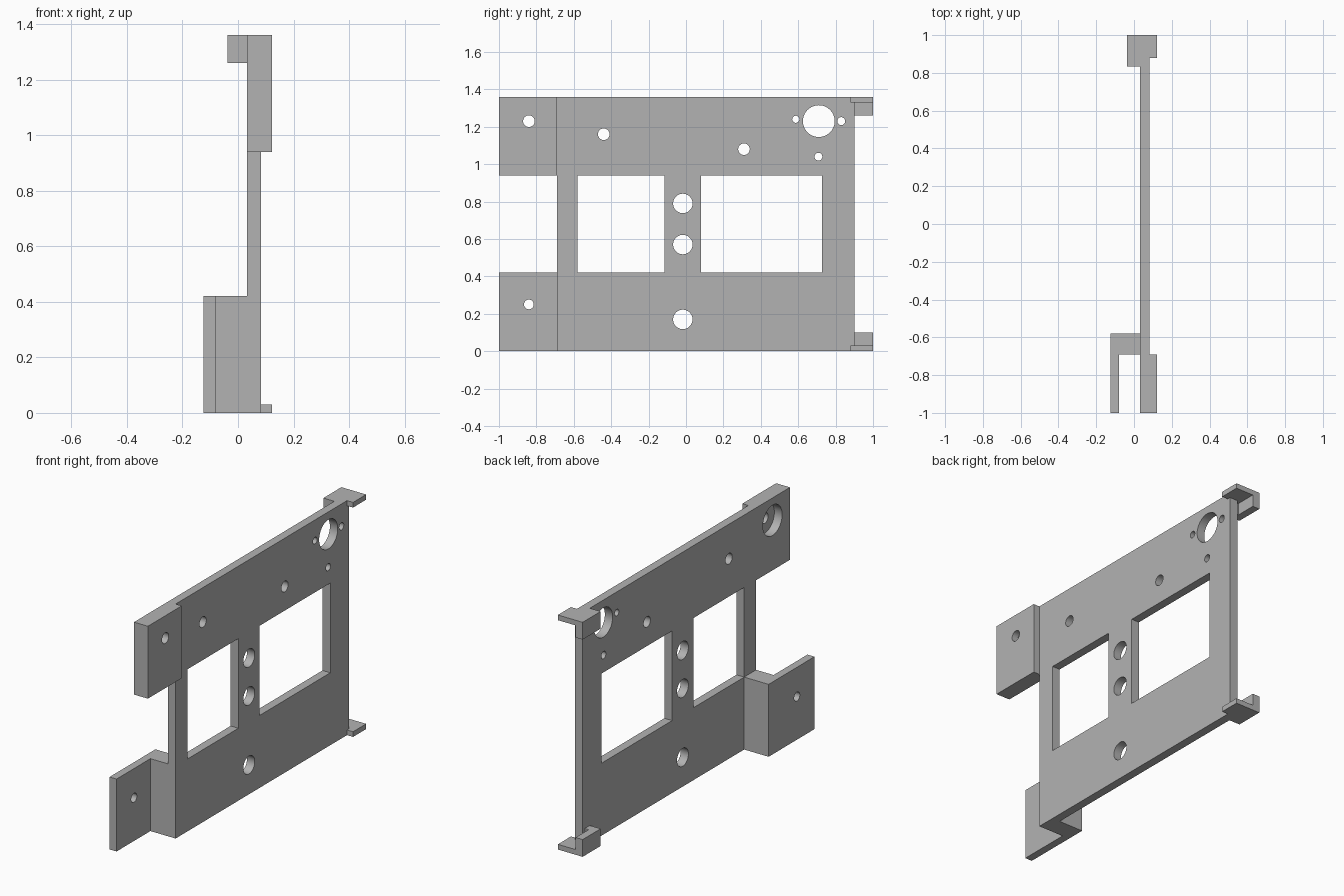
import bpy, bmesh, math
from mathutils import Matrix, Vector

cube = bpy.data.objects.get("Cube")
if cube:
    bpy.data.objects.remove(cube, do_unlink=True)

grey = bpy.data.materials.new("plain_grey")
grey.use_nodes = True
grey.diffuse_color = (0.45, 0.45, 0.45, 1)
grey.node_tree.nodes["Principled BSDF"].inputs["Base Color"].default_value = grey.diffuse_color

X0, X1, XF = 0.033, 0.083, 0.122      # plate back, plate front, flange front
Z1, Z2, TOP = 0.42, 0.94, 1.36        # window bottom, window top, full height
END = 0.90                            # rear end of the plate
STEP = -0.69                          # where the flanges meet the plate


def to_object(name, bm):
    bmesh.ops.recalc_face_normals(bm, faces=bm.faces)
    mesh = bpy.data.meshes.new(name)
    bm.to_mesh(mesh)
    bm.free()
    mesh.materials.append(grey)
    obj = bpy.data.objects.new(name, mesh)
    bpy.context.collection.objects.link(obj)
    return obj


def add_prism(bm, outline, z0, z1):
    """Extrude an x-y outline from z0 to z1."""
    face = bm.faces.new([bm.verts.new((x, y, z0)) for x, y in outline])
    out = bmesh.ops.extrude_face_region(bm, geom=[face])
    top = [v for v in out["geom"] if isinstance(v, bmesh.types.BMVert)]
    bmesh.ops.translate(bm, verts=top, vec=Vector((0, 0, z1 - z0)))


def rect(x0, x1, y0, y1):
    return [(x0, y0), (x1, y0), (x1, y1), (x0, y1)]


def prism(name, outline, z0, z1):
    bm = bmesh.new()
    add_prism(bm, outline, z0, z1)
    return to_object(name, bm)


def cut(obj, holes=(), windows=(), x0=-0.3, x1=0.3):
    """Cut round holes (y, z, radius) and windows (y0, y1) along x."""
    bm = bmesh.new()
    for y, z, r in holes:
        place = Matrix.Translation(((x0 + x1) / 2, y, z)) @ Matrix.Rotation(math.pi / 2, 4, "Y")
        bmesh.ops.create_cone(bm, cap_ends=True, segments=48, radius1=r, radius2=r,
                              depth=x1 - x0, matrix=place)
    for y0, y1 in windows:
        add_prism(bm, rect(x0, x1, y0, y1), Z1, Z2)
    cutter = to_object("cutter", bm)
    cutter.hide_render = True
    mod = obj.modifiers.new("holes", "BOOLEAN")
    mod.operation = "DIFFERENCE"
    mod.solver = "EXACT"
    mod.object = cutter
    graph = bpy.context.evaluated_depsgraph_get()
    mesh = bpy.data.meshes.new_from_object(obj.evaluated_get(graph))
    obj.modifiers.clear()
    obj.data = mesh
    bpy.data.objects.remove(cutter, do_unlink=True)


# Main plate with two windows and its holes
plate = prism("main_plate", rect(X0, X1, STEP, END), 0, TOP)
centre_holes = [(-0.017, z, 0.052) for z in (0.17, 0.57, 0.79)]
screw_holes = [(-0.44, 1.16, 0.031), (0.31, 1.08, 0.031)]
motor_holes = [(0.71, 1.23, 0.085), (0.587, 1.24, 0.019),
               (0.83, 1.23, 0.021), (0.708, 1.04, 0.021)]
cut(plate, centre_holes + screw_holes + motor_holes, [(-0.58, -0.115), (0.08, 0.727)])

# Thick upper flange, counterbored from behind
upper = prism("upper_flange", rect(X0, XF, -1, STEP), Z2, TOP)
cut(upper, [(-0.84, 1.23, 0.031)])
cut(upper, [(-0.84, 1.23, 0.088)], x0=-0.1, x1=X1)

# Offset lower flange
lower = prism("lower_flange", [(-0.124, -1), (-0.079, -1), (-0.079, STEP), (X0, STEP),
                               (X0, -0.58), (-0.124, -0.58)], 0, Z1)
cut(lower, [(-0.84, 0.25, 0.026)])

# Corner hooks at the rear: L-shaped wall closed by a thin cap
WALL = [(-0.037, 0.835), (X0, 0.835), (X0, 0.88), (0.008, 0.88), (0.008, 1), (-0.037, 1)]
CAP = [(-0.037, 0.835), (X0, 0.835), (X0, 0.88), (XF, 0.88), (XF, 1), (-0.037, 1)]
for name, wall_z, cap_z in (("bottom", (0.03, 0.1), (0, 0.03)),
                            ("top", (TOP - 0.1, TOP - 0.03), (TOP - 0.03, TOP))):
    prism(name + "_hook_wall", WALL, *wall_z)
    prism(name + "_hook_cap", CAP, *cap_z)

# Smooth hole walls with sharp edges
for obj in bpy.context.collection.objects:
    obj.select_set(obj.type == "MESH")
bpy.context.view_layer.objects.active = plate
bpy.ops.object.shade_smooth_by_angle(angle=math.radians(30))
